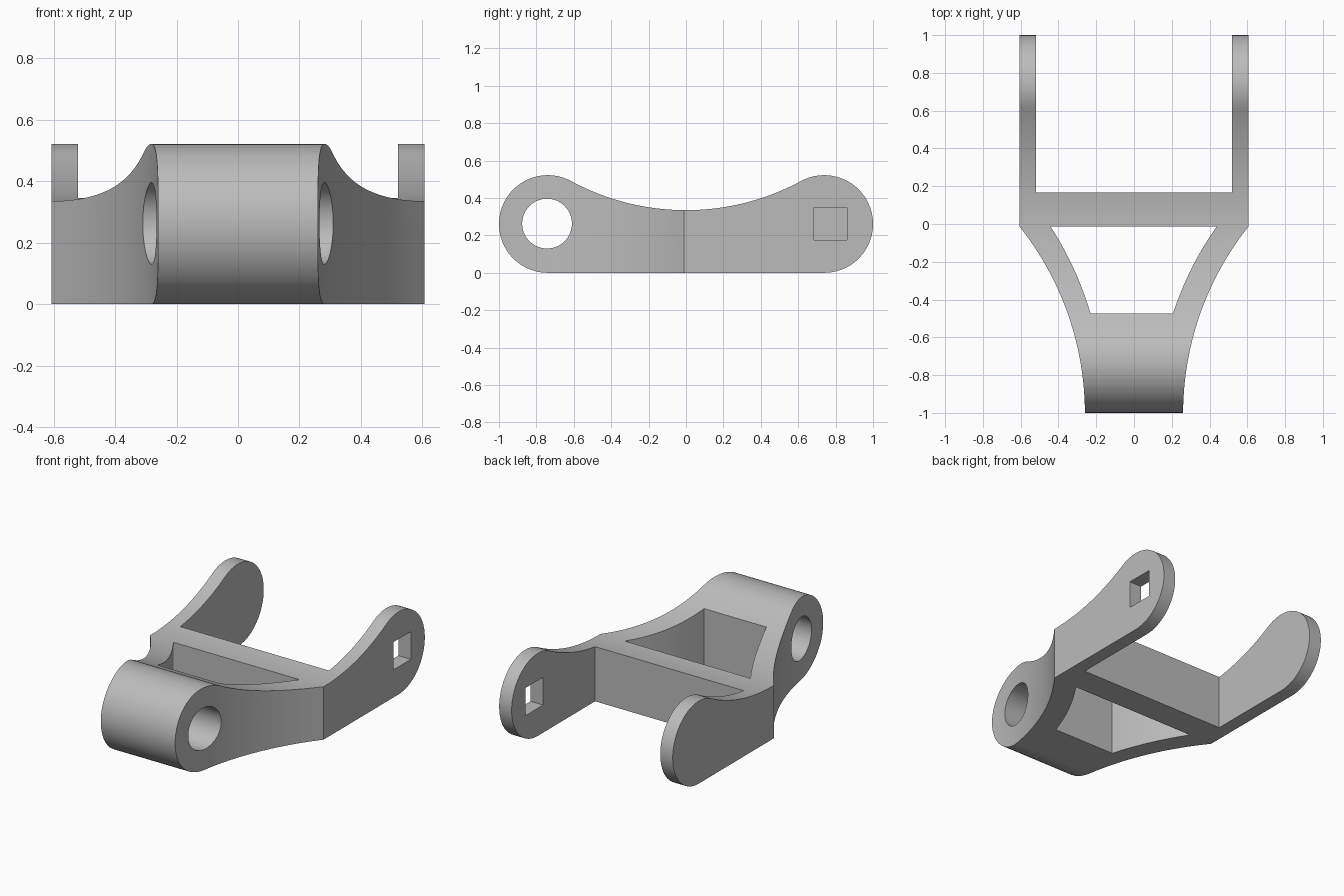
import bpy, bmesh
from math import pi, cos, sin, atan2, sqrt, radians

cube = bpy.data.objects.get("Cube")
if cube:
    bpy.data.objects.remove(cube, do_unlink=True)

grey = bpy.data.materials.new("plain grey")
grey.use_nodes = True
colour = (0.5, 0.5, 0.5, 1)
grey.diffuse_color = colour
grey.node_tree.nodes["Principled BSDF"].inputs["Base Color"].default_value = colour


def arc(cx, cy, r, a0, a1, n):
    return [(cx + r * cos(a0 + (a1 - a0) * i / n),
             cy + r * sin(a0 + (a1 - a0) * i / n)) for i in range(n + 1)]


def bow(p, q, r, side, n=24):
    """Arc of radius r from p to q, centred on the given side in x."""
    dx, dy = q[0] - p[0], q[1] - p[1]
    d = sqrt(dx * dx + dy * dy)
    h = sqrt(r * r - d * d / 4) / d
    s = side if dy < 0 else -side
    cx, cy = (p[0] + q[0]) / 2 - s * dy * h, (p[1] + q[1]) / 2 + s * dx * h
    a0, a1 = atan2(p[1] - cy, p[0] - cx), atan2(q[1] - cy, q[0] - cx)
    turn = (a1 - a0 + pi) % (2 * pi) - pi
    return arc(cx, cy, r, a0, a0 + turn, n)


def prism(name, points, axis, lo, hi):
    """Extrude a (y, z) outline along x, or an (x, y) outline along z."""
    place = (lambda p: (lo, *p)) if axis == "x" else (lambda p: (*p, lo))
    step = (hi - lo, 0, 0) if axis == "x" else (0, 0, hi - lo)
    bm = bmesh.new()
    face = bm.faces.new([bm.verts.new(place(p)) for p in points])
    ext = bmesh.ops.extrude_face_region(bm, geom=[face])["geom"]
    bmesh.ops.translate(bm, vec=step, verts=[v for v in ext if isinstance(v, bmesh.types.BMVert)])
    bmesh.ops.recalc_face_normals(bm, faces=bm.faces)
    mesh = bpy.data.meshes.new(name)
    bm.to_mesh(mesh)
    bm.free()
    mesh.materials.append(grey)
    ob = bpy.data.objects.new(name, mesh)
    bpy.context.collection.objects.link(ob)
    return ob


# Side profile: two round ends joined by a tangent hollow on top
R, Y, WAIST = 0.261, 0.739, 0.335
k = WAIST - R
hollow = (Y * Y + k * k - R * R) / (2 * (R - k))
a = atan2(WAIST + hollow - R, Y)          # angle to the tangent points
side = (arc(Y, R, R, -pi / 2, pi - a, 40)
        + arc(0, WAIST + hollow, hollow, -a, a - pi, 48)[1:-1]
        + arc(-Y, R, R, a, 1.5 * pi, 40))
fork = prism("fork_bracket", side, "x", -0.7, 0.7)

# Plan outline: narrow curved nose, wide crossbar and two rear arms
W, INNER, NOSE, KINK, BAR = 0.607, 0.52, 0.26, -0.012, 0.166
END = 1.02
right = bow((NOSE, -1.0), (W, KINK), 1.593, 1)
right = [(NOSE, -END)] + right + [(W, END), (INNER, END), (INNER, BAR)]
plan = prism("plan_helper", right + [(-x, y) for x, y in reversed(right)], "z", -0.1, 0.7)

# Cutters: pivot hole, pocket between the webs, square socket in one arm
pivot = prism("pivot_helper", arc(-0.743, 0.263, 0.133, 0, 2 * pi, 64)[:-1], "x", -0.8, 0.8)
pocket = prism("pocket_helper",
               bow((0.206, -0.475), (0.439, KINK), 1.727, 1)
               + bow((-0.443, KINK), (-0.23, -0.475), 1.727, -1), "z", -0.1, 0.7)
socket = prism("socket_helper", [(0.685, 0.175), (0.86, 0.175), (0.86, 0.35), (0.685, 0.35)],
               "x", 0.4, 0.8)

bpy.context.view_layer.objects.active = fork
for cutter, mode in ((plan, "INTERSECT"), (pivot, "DIFFERENCE"),
                     (pocket, "DIFFERENCE"), (socket, "DIFFERENCE")):
    cutter.hide_render = True
    mod = fork.modifiers.new(cutter.name, "BOOLEAN")
    mod.operation, mod.solver, mod.object = mode, "EXACT", cutter
    bpy.ops.object.modifier_apply(modifier=mod.name)
    bpy.data.objects.remove(cutter, do_unlink=True)

# Smooth the curved walls and keep the edges crisp
bpy.ops.object.select_all(action="DESELECT")
fork.select_set(True)
bpy.ops.object.shade_smooth_by_angle(angle=radians(25))
fork.modifiers.new("even_shading", "WEIGHTED_NORMAL").keep_sharp = True
